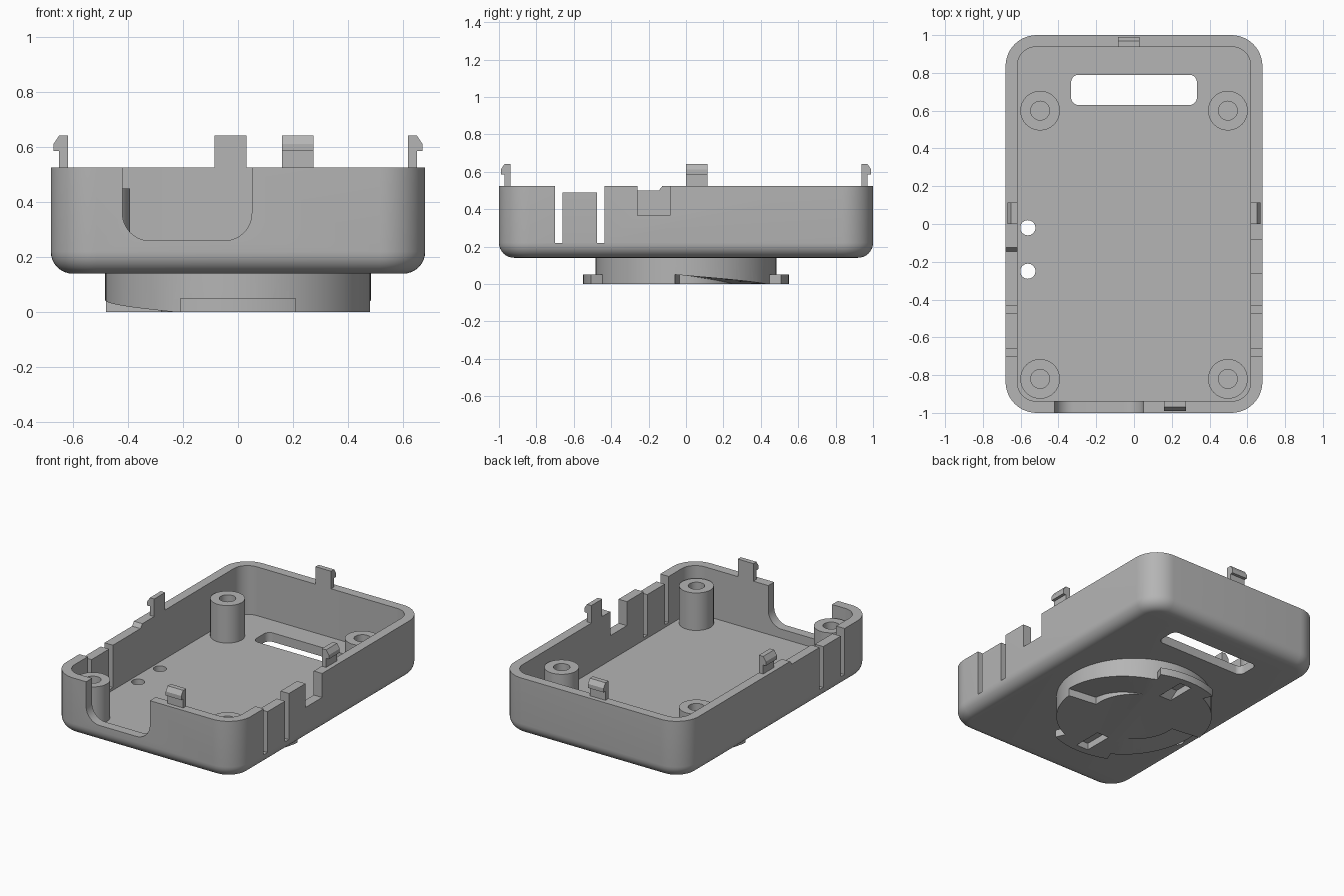
import bpy, bmesh
from math import sin, cos, pi, radians

cube = bpy.data.objects.get("Cube")
if cube:
    bpy.data.objects.remove(cube, do_unlink=True)

grey = bpy.data.materials.new("light grey plastic")
grey.use_nodes = True
GREY = (0.46, 0.46, 0.46, 1)
grey.diffuse_color = GREY
grey.node_tree.nodes["Principled BSDF"].inputs["Base Color"].default_value = GREY


def loft(name, loops, ring=False):
    """Skin matching loops of points; cap the ends, or join them as a ring."""
    bm = bmesh.new()
    rows = [[bm.verts.new(p) for p in loop] for loop in loops]
    n = len(rows[0])
    pairs = list(zip(rows, rows[1:])) + ([(rows[-1], rows[0])] if ring else [])
    for a, b in pairs:
        for i in range(n):
            j = (i + 1) % n
            bm.faces.new((a[i], a[j], b[j], b[i]))
    if not ring:
        bm.faces.new(rows[0])
        bm.faces.new(rows[-1])
    bmesh.ops.recalc_face_normals(bm, faces=bm.faces)
    mesh = bpy.data.meshes.new(name)
    bm.to_mesh(mesh)
    bm.free()
    mesh.materials.append(grey)
    obj = bpy.data.objects.new(name, mesh)
    bpy.context.collection.objects.link(obj)
    return obj


def rounded(cx, cy, hx, hy, r, seg=12):
    """Rounded rectangle outline as 2D points."""
    pts = []
    for k, (sx, sy) in enumerate(((1, 1), (-1, 1), (-1, -1), (1, -1))):
        for i in range(seg + 1):
            a = (k + i / seg) * pi / 2
            pts.append((cx + sx * (hx - r) + r * cos(a), cy + sy * (hy - r) + r * sin(a)))
    return pts


def circle(cx, cy, r, n=32):
    return [(cx + r * cos(2 * pi * i / n), cy + r * sin(2 * pi * i / n)) for i in range(n)]


def level(pts, z):
    return [(x, y, z) for x, y in pts]


def column(name, pts, z0, z1):
    return loft(name, [level(pts, z0), level(pts, z1)])


def box(name, x0, x1, y0, y1, z0, z1):
    return column(name, [(x0, y0), (x1, y0), (x1, y1), (x0, y1)], z0, z1)


def sector(name, r0, r1, a0, a1, z0, top, steps=24):
    """Curved bar round the z axis; top(t) gives its upper height."""
    loops = []
    for i in range(steps + 1):
        t = i / steps
        a = radians(a0 + (a1 - a0) * t)
        loops.append([(r * cos(a), r * sin(a), z)
                      for r, z in ((r0, z0), (r1, z0), (r1, top(t)), (r0, top(t)))])
    return loft(name, loops)


def activate(obj):
    bpy.ops.object.select_all(action='DESELECT')
    obj.select_set(True)
    bpy.context.view_layer.objects.active = obj


def combine(target, tool, operation='DIFFERENCE'):
    tool.hide_render = True
    mod = target.modifiers.new("bool", 'BOOLEAN')
    mod.operation, mod.solver, mod.object = operation, 'EXACT', tool
    activate(target)
    bpy.ops.object.modifier_apply(modifier=mod.name)
    bpy.data.objects.remove(tool, do_unlink=True)


def smooth(obj):
    activate(obj)
    bpy.ops.object.shade_smooth_by_angle(angle=radians(30))


BASE, FLOOR, RIM = 0.14, 0.2, 0.525
FILLET = 0.08

# Tray shell with a rounded bottom edge
loops = []
for i in range(9):
    a = i / 8 * pi / 2
    inset = FILLET * (1 - sin(a))
    loops.append(level(rounded(0, 0, 0.68 - inset, 1 - inset, 0.165 - inset),
                       BASE + FILLET * (1 - cos(a))))
loops.append(level(rounded(0, 0, 0.68, 1, 0.165), RIM))
shell = loft("tray_shell", loops)
combine(shell, column("cavity", rounded(0, 0, 0.618, 0.938, 0.1), FLOOR, 0.8))

# Floor openings
combine(shell, column("floor_slot", rounded(0, 0.71, 0.333, 0.08, 0.04), 0, 0.3))
for y in (-0.02, -0.25):
    combine(shell, column("floor_hole", circle(-0.562, y, 0.04), 0, 0.3))

# Rounded opening in the front wall
opening = rounded(-0.185, 0.56, 0.235, 0.3, 0.1)
combine(shell, loft("front_opening", [[(x, y, z) for x, z in opening] for y in (-1.1, -0.92)]))

# Flexible side tabs: two slits and a lowered top on both sides
for y in (-0.7, -0.475):
    combine(shell, box("slit", -0.8, 0.8, y, y + 0.04, 0.218, 0.7))
combine(shell, box("tab_top", -0.8, 0.8, -0.68, -0.45, 0.49, 0.7))

# Deep notch on one side, shallow ramped one on the other
combine(shell, box("deep_notch", 0.55, 0.8, -0.26, -0.085, 0.365, 0.7))
ramp = [(-0.45, 0.5), (-0.145, 0.5), (-0.125, RIM), (-0.125, 0.6), (-0.45, 0.6)]
combine(shell, loft("shallow_notch", [[(x, y, z) for y, z in ramp] for x in (-0.8, -0.55)]))
smooth(shell)

# Screw posts
for sx, side in ((1, "left"), (-1, "right")):
    for y, end in ((0.6, "back"), (-0.82, "front")):
        rings = [level(circle(sx * 0.497, y, r), z) for r, z in
                 ((0.105, FLOOR - 0.01), (0.105, 0.45), (0.05, 0.45), (0.05, FLOOR - 0.01))]
        smooth(loft(f"{end}_{side}_screw_post", rings, ring=True))

# Snap clips on the rim: profile is distance from the inner wall, height
CLIP = [(0, 0.5), (0.032, 0.5), (0.032, 0.585), (0.052, 0.585),
        (0.052, 0.612), (0.032, 0.642), (0, 0.642)]
for s, side in ((1, "left"), (-1, "right")):
    loft(f"{side}_clip", [[(s * (0.618 + u), y, z) for u, z in CLIP] for y in (0, 0.115)])
for s, x0, side in ((1, -0.085, "back"), (-1, 0.16, "front")):
    loft(f"{side}_clip", [[(x, s * (0.938 + u), z) for u, z in CLIP] for x in (x0, x0 + 0.115)])

# Twist-lock disc under the tray, with two lugs
disc = column("twist_lock_disc", circle(0, 0, 0.483, 96), 0, BASE + 0.01)
for turn in (90, 270):
    combine(disc, sector("lug", 0.4, 0.55, turn - 22.5, turn + 22.5, 0, lambda t: 0.05), 'UNION')

# Helical ramps and detent pockets in the disc underside
for turn in (0, 180):
    combine(disc, sector("ramp_cut", 0.28, 0.52, turn - 7, turn + 63, -0.02,
                         lambda t: 0.05 * (1 - t)))
for s in (1, -1):
    pocket = [(s * 0.3, -0.02), (s * 0.3, 0.0), (s * 0.36, 0.045), (s * 0.5, 0.045), (s * 0.5, -0.02)]
    combine(disc, loft("pocket", [[(x, y, z) for y, z in pocket] for x in (-0.045, 0.045)]))
smooth(disc)
